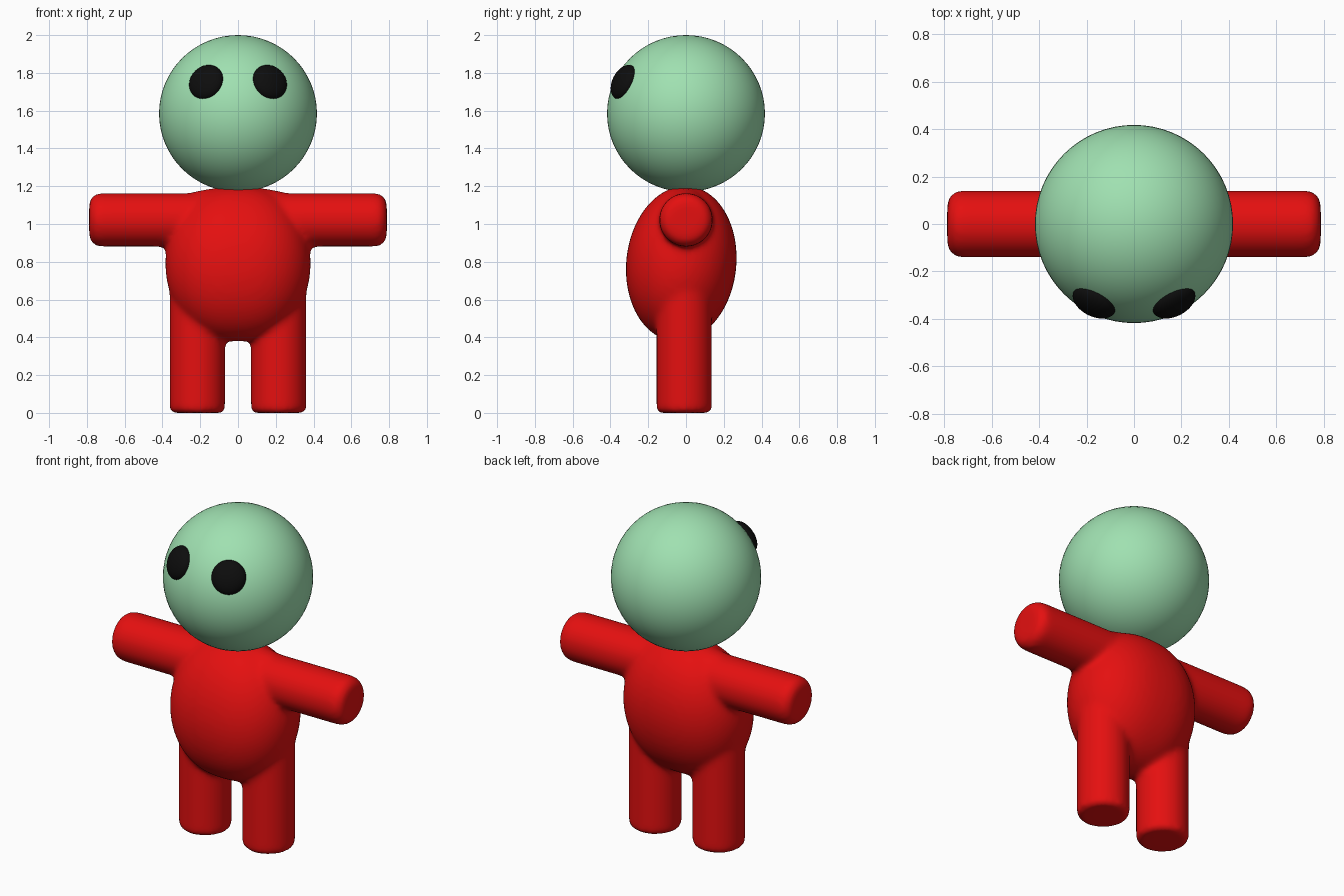
import bpy
import math
from mathutils import Vector, Matrix

if "Cube" in bpy.data.objects:
    bpy.data.objects.remove(bpy.data.objects["Cube"])


def material(name, rgb):
    m = bpy.data.materials.new(name)
    m.diffuse_color = (*rgb, 1)
    m.use_nodes = True
    m.node_tree.nodes["Principled BSDF"].inputs["Base Color"].default_value = m.diffuse_color
    return m


RED = material("red", (0.78, 0.005, 0.005))
GREEN = material("mint green", (0.35, 0.75, 0.44))
BLACK = material("black", (0.004, 0.004, 0.004))


def ellipsoid(name, center, radii, rot=None, mat=None, power=1.0):
    """Ellipsoid; power below 1 makes it boxier along x."""
    bpy.ops.mesh.primitive_uv_sphere_add(segments=64, ring_count=32)
    ob = bpy.context.object
    ob.name = name
    turn = rot.to_4x4() if rot else Matrix.Identity(4)
    for v in ob.data.vertices:
        x = math.copysign(abs(v.co.x) ** power, v.co.x)
        v.co = turn @ Vector((x * radii[0], v.co.y * radii[1], v.co.z * radii[2]))
        v.co += Vector(center)
    if mat:
        ob.data.materials.append(mat)
    bpy.ops.object.shade_smooth()
    return ob


def limb(name, start, end, radius, bevel):
    """Cylinder with rounded rims between two points."""
    a, b = Vector(start), Vector(end)
    bpy.ops.mesh.primitive_cylinder_add(
        vertices=48, radius=radius, depth=(b - a).length, location=(a + b) / 2,
        rotation=(b - a).to_track_quat('Z', 'Y').to_euler())
    ob = bpy.context.object
    ob.name = name
    mod = ob.modifiers.new("rim", 'BEVEL')
    mod.width, mod.segments = bevel, 5
    mod.limit_method, mod.angle_limit = 'ANGLE', math.radians(60)
    bpy.ops.object.modifier_apply(modifier="rim")
    return ob


# Body parts: leaning torso, shoulders, arms and legs
tilt = Matrix.Rotation(math.radians(-6), 3, 'X')
parts = [
    ellipsoid("torso", (0, -0.025, 0.79), (0.385, 0.292, 0.413), tilt, power=0.85),
    ellipsoid("shoulders", (0, 0, 1.04), (0.42, 0.14, 0.157)),
]
for s in (-1, 1):
    parts.append(limb("arm", (s * 0.1, 0, 1.022), (s * 0.788, 0, 1.022), 0.142, 0.06))
    parts.append(limb("leg", (s * 0.215, -0.01, 0.7), (s * 0.215, -0.01, 0), 0.147, 0.02))

# Fuse the parts into one soft body
bpy.ops.object.select_all(action='DESELECT')
for p in parts:
    p.select_set(True)
bpy.context.view_layer.objects.active = parts[0]
bpy.ops.object.join()
body = bpy.context.object
body.name = "body"
bpy.ops.object.transform_apply(location=True, rotation=True, scale=True)
mod = body.modifiers.new("fuse", 'REMESH')
mod.mode, mod.voxel_size = 'VOXEL', 0.015
mod = body.modifiers.new("soften", 'SMOOTH')
mod.factor, mod.iterations = 0.5, 14
bpy.ops.object.modifier_apply(modifier="fuse")
bpy.ops.object.modifier_apply(modifier="soften")
body.data.materials.clear()
body.data.materials.append(RED)
bpy.ops.object.shade_smooth()

# Head
head_center = Vector((0, 0, 1.585))
ellipsoid("head", head_center, (0.418, 0.418, 0.415), mat=GREEN)

# Eyes: flattened domes sunk into the head
for s, side in ((-1, "right"), (1, "left")):
    n = Vector((s * 0.17, -0.333, 0.168)).normalized()
    rot = n.to_track_quat('Z', 'Y').to_matrix()
    ellipsoid(side + "_eye", head_center + n * 0.405, (0.097, 0.097, 0.05), rot, BLACK)
